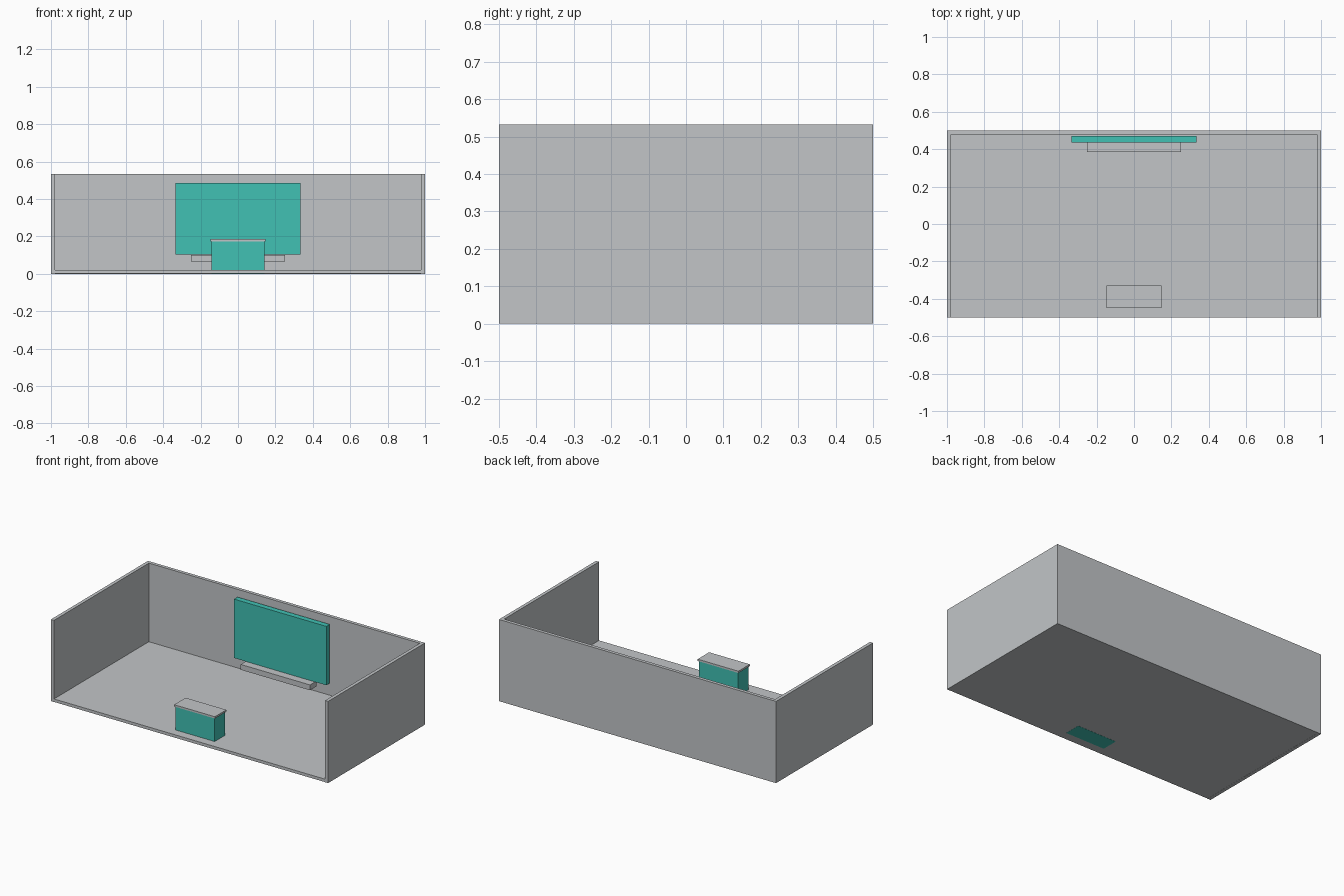
import bpy
import bmesh

if "Cube" in bpy.data.objects:
    bpy.data.objects.remove(bpy.data.objects["Cube"])


def material(name, rgb):
    m = bpy.data.materials.new(name)
    m.diffuse_color = (*rgb, 1.0)
    m.use_nodes = True
    m.node_tree.nodes["Principled BSDF"].inputs["Base Color"].default_value = m.diffuse_color
    return m


GREY = material("light grey", (0.54, 0.56, 0.575))
TEAL = material("teal", (0.053, 0.533, 0.456))


def finish(name, bm, mat):
    bmesh.ops.recalc_face_normals(bm, faces=bm.faces)
    mesh = bpy.data.meshes.new(name)
    bm.to_mesh(mesh)
    bm.free()
    mesh.materials.append(mat)
    obj = bpy.data.objects.new(name, mesh)
    bpy.context.collection.objects.link(obj)
    return obj


def box(name, half_x, y0, y1, z0, z1, mat):
    """Box centred on x = 0."""
    bm = bmesh.new()
    bmesh.ops.create_cube(bm, size=1.0)
    for v in bm.verts:
        v.co = (2 * half_x * v.co.x,
                y0 + (v.co.y + 0.5) * (y1 - y0),
                z0 + (v.co.z + 0.5) * (z1 - z0))
    return finish(name, bm, mat)


def prism(name, outline, z0, z1, mat):
    """Plan outline extruded upwards."""
    bm = bmesh.new()
    face = bm.faces.new([bm.verts.new((x, y, z0)) for x, y in outline])
    ext = bmesh.ops.extrude_face_region(bm, geom=[face])
    for v in ext["geom"]:
        if isinstance(v, bmesh.types.BMVert):
            v.co.z = z1
    return finish(name, bm, mat)


# Room shell: three walls open to the front, and the floor between them
HEIGHT, WALL, FLOOR = 0.533, 0.022, 0.02
IN_X, IN_Y = 1 - WALL, 0.5 - WALL
prism("walls", [(-1, -0.5), (-IN_X, -0.5), (-IN_X, IN_Y), (IN_X, IN_Y),
                (IN_X, -0.5), (1, -0.5), (1, 0.5), (-1, 0.5)], 0, HEIGHT, GREY)
# Floor sits a hair high so the counter base shows underneath
box("floor", IN_X, -0.5, IN_Y, 0.0008, FLOOR, GREY)

# Screen and shelf at the back wall
box("screen", 0.333, 0.435, 0.47, 0.103, 0.487, TEAL)
box("shelf", 0.25, 0.385, 0.452, 0.067, 0.102, GREY)

# Counter near the front, with its top slab
box("counter_body", 0.142, -0.443, -0.335, 0, 0.173, TEAL)
box("counter_top", 0.147, -0.448, -0.33, 0.173, 0.185, GREY)
